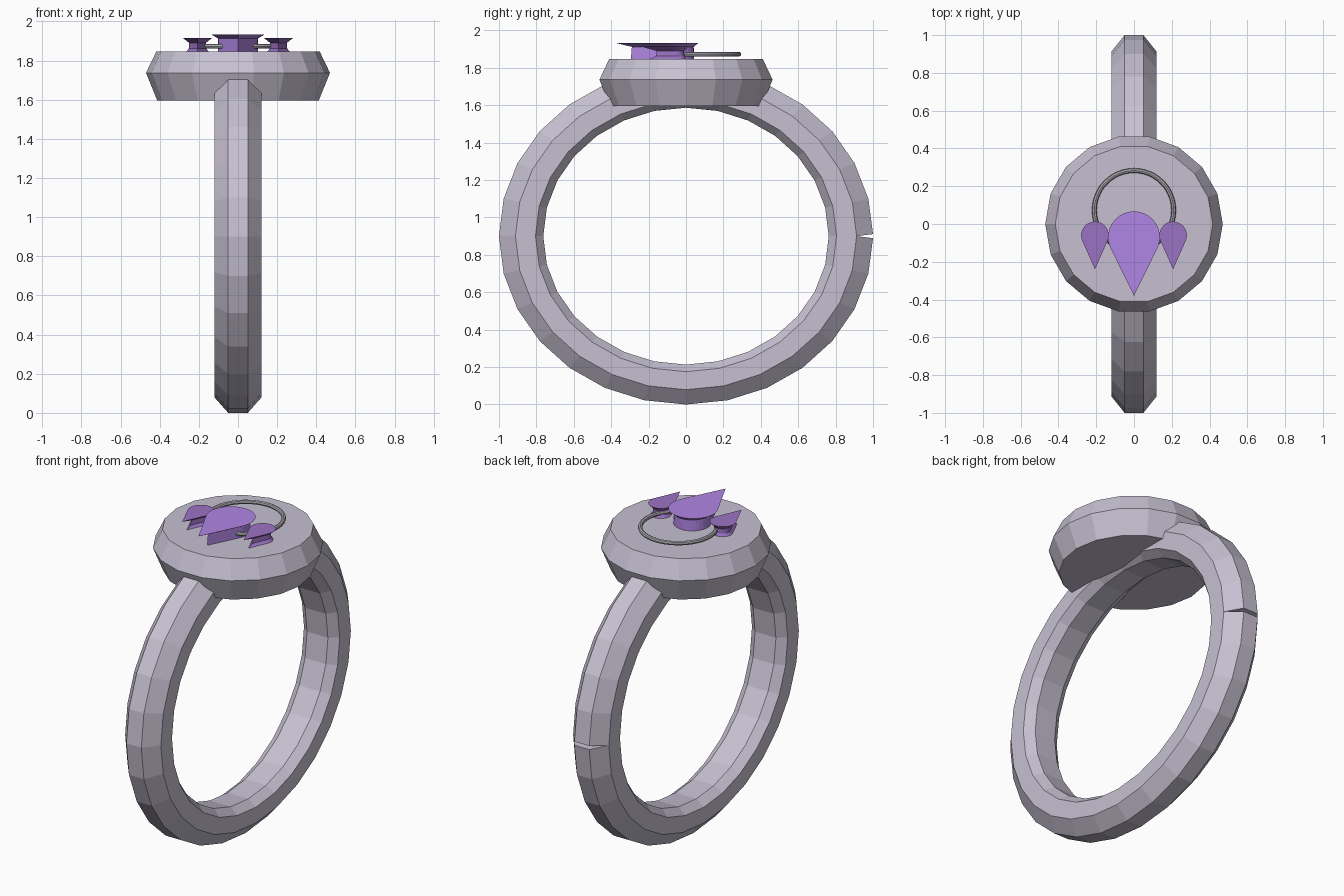
import bpy, bmesh
from math import sin, cos, pi, asin

if "Cube" in bpy.data.objects:
    bpy.data.objects.remove(bpy.data.objects["Cube"])


def material(name, color):
    m = bpy.data.materials.new(name)
    m.diffuse_color = (*color, 1)
    m.use_nodes = True
    m.node_tree.nodes["Principled BSDF"].inputs["Base Color"].default_value = m.diffuse_color
    return m


metal = material("pale_metal", (0.57, 0.53, 0.64))
steel = material("steel", (0.42, 0.41, 0.45))
violet = material("violet", (0.44, 0.24, 0.78))
deep_violet = material("deep_violet", (0.33, 0.17, 0.55))


def finish(name, bm, mat):
    bmesh.ops.recalc_face_normals(bm, faces=bm.faces)
    me = bpy.data.meshes.new(name)
    bm.to_mesh(me)
    bm.free()
    ob = bpy.data.objects.new(name, me)
    bpy.context.collection.objects.link(ob)
    me.materials.append(mat)
    return ob


def loft(name, loops, mat, close_profile=True, cap=True):
    """Bridge consecutive closed loops and cap both ends."""
    bm = bmesh.new()
    rows = [[bm.verts.new(p) for p in loop] for loop in loops]
    n = len(rows[0])
    for a, b in zip(rows, rows[1:]):
        for i in range(n):
            j = (i + 1) % n
            bm.faces.new((a[i], a[j], b[j], b[i]))
    bm.faces.new(rows[0])
    bm.faces.new(rows[-1])
    return finish(name, bm, mat)


# Oval band with bevelled section, leaving a small notch at the back
section = [(-0.05, 1.0), (0.05, 1.0), (0.12, 0.912), (0.12, 0.805),
           (0.07, 0.763), (-0.07, 0.763), (-0.12, 0.805), (-0.12, 0.912)]
SEG = 28
loops = []
for k in range(SEG + 1):
    t = 2 * pi * k / SEG
    notch = {0: 0.011, SEG: -0.011}.get(k, 0)
    loops.append([(x, r * cos(t), 0.9 + 0.9 * r * sin(t) + (notch if r > 0.95 else 0))
                  for x, r in section])
loft("band", loops, metal)

# Bevelled round head
loft("head", [[(r * cos(2 * pi * i / 18), r * sin(2 * pi * i / 18), z) for i in range(18)]
              for r, z in ((0.413, 1.597), (0.47, 1.737), (0.417, 1.847))], metal)

# Thin wire circle lying above the head
bpy.ops.mesh.primitive_torus_add(location=(0, 0.073, 1.873), major_radius=0.21,
                                 minor_radius=0.0125, major_segments=48, minor_segments=8)
wire = bpy.context.object
wire.name = "wire_circle"
wire.data.materials.append(steel)


def teardrop(name, cx, cy, r, tip, levels, mat):
    """Drop-shaped stone pointing to -y; levels are (scale, z)."""
    a = asin(r / tip)
    start, span = -a, pi + 2 * a
    outline = [(r * cos(start + span * i / 20), r * sin(start + span * i / 20))
               for i in range(21)] + [(0, -tip)]
    pivot = -0.12 * tip + r * 0.55
    loft(name, [[(cx + x * s, cy + pivot + (y - pivot) * s, z) for x, y in outline]
                for s, z in levels], mat)


# Large centre stone and two small side stones
teardrop("centre_stone", 0, -0.07, 0.137, 0.31,
         ((0.755, 1.845), (0.74, 1.912), (1.0, 1.934)), violet)
for side, x in (("left", -0.207), ("right", 0.207)):
    teardrop(side + "_stone", x, -0.06, 0.073, 0.18,
             ((0.8, 1.845), (0.6, 1.862), (0.58, 1.89), (1.0, 1.914)), deep_violet)
